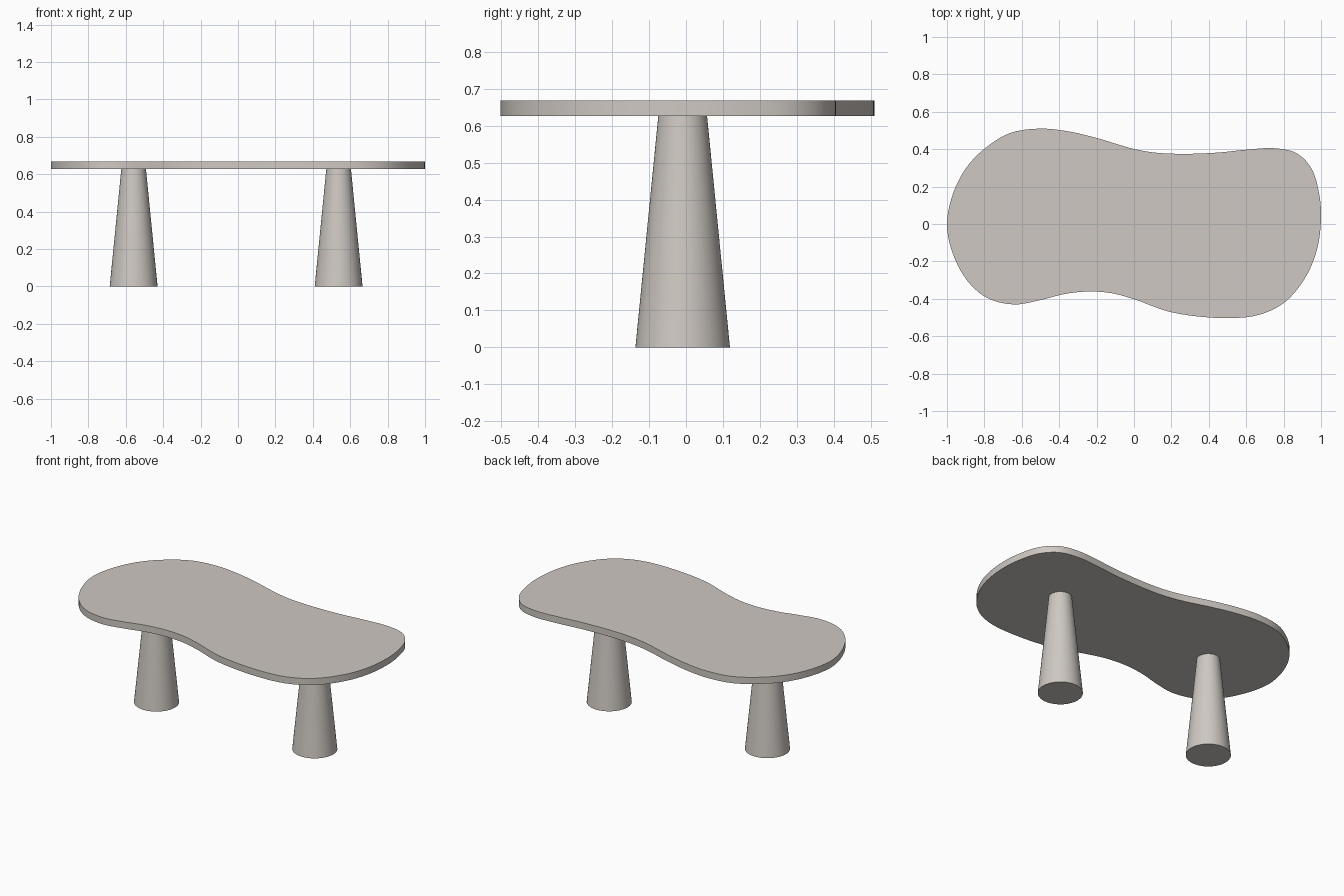
import bpy, bmesh, math
from mathutils import Vector

if "Cube" in bpy.data.objects:
    bpy.data.objects.remove(bpy.data.objects["Cube"])

Z0, Z1 = 0.627, 0.669   # underside and top of the slab

stone = bpy.data.materials.new("warm grey stone")
stone.diffuse_color = (0.62, 0.58, 0.54, 1)
stone.use_nodes = True
stone.node_tree.nodes["Principled BSDF"].inputs["Base Color"].default_value = stone.diffuse_color


def finish(bm, name):
    bmesh.ops.recalc_face_normals(bm, faces=bm.faces)
    me = bpy.data.meshes.new(name)
    bm.to_mesh(me)
    bm.free()
    ob = bpy.data.objects.new(name, me)
    bpy.context.collection.objects.link(ob)
    me.materials.append(stone)
    bpy.ops.object.select_all(action='DESELECT')
    ob.select_set(True)
    bpy.context.view_layer.objects.active = ob
    bpy.ops.object.shade_smooth_by_angle(angle=math.radians(35))
    return ob


def smooth_loop(pts, steps=5):
    """Closed centripetal spline through the points."""
    out, n = [], len(pts)
    for i in range(n):
        p = [Vector(pts[(i + k) % n]) for k in (-1, 0, 1, 2)]
        t = [0.0]
        for a, b in zip(p, p[1:]):
            t.append(t[-1] + math.sqrt((b - a).length))
        mix = lambda a, b, ta, tb, u: a * ((tb - u) / (tb - ta)) + b * ((u - ta) / (tb - ta))
        for s in range(steps):
            u = t[1] + (t[2] - t[1]) * s / steps
            a1, a2, a3 = (mix(p[k], p[k + 1], t[k], t[k + 1], u) for k in range(3))
            b1, b2 = mix(a1, a2, t[0], t[2], u), mix(a2, a3, t[1], t[3], u)
            out.append(mix(b1, b2, t[1], t[2], u))
    return out


# Free-form table top
outline = [(-1, 0), (-0.965, 0.17), (-0.89, 0.31), (-0.79, 0.41), (-0.66, 0.487),
           (-0.5, 0.51), (-0.35, 0.495), (-0.2, 0.46), (0, 0.401), (0.12, 0.381),
           (0.27, 0.375), (0.45, 0.382), (0.6, 0.397), (0.75, 0.405), (0.87, 0.378),
           (0.95, 0.295), (0.99, 0.16), (1, 0.04), (0.98, -0.13), (0.92, -0.28),
           (0.81, -0.415), (0.67, -0.485), (0.48, -0.503), (0.2, -0.472), (0, -0.402),
           (-0.12, -0.37), (-0.24, -0.361), (-0.37, -0.374), (-0.51, -0.409),
           (-0.64, -0.43), (-0.78, -0.398), (-0.89, -0.305), (-0.97, -0.155)]
bm = bmesh.new()
face = bm.faces.new([bm.verts.new((p.x, p.y, Z0)) for p in smooth_loop(outline)])
ext = bmesh.ops.extrude_face_region(bm, geom=[face], use_keep_orig=True)
bmesh.ops.translate(bm, vec=(0, 0, Z1 - Z0),
                    verts=[v for v in ext["geom"] if isinstance(v, bmesh.types.BMVert)])
finish(bm, "table_top")

# Tapered round legs
for name, x in (("left_leg", -0.558), ("right_leg", 0.538)):
    bm = bmesh.new()
    bmesh.ops.create_cone(bm, cap_ends=True, segments=64, radius1=0.128, radius2=0.066, depth=Z0)
    bmesh.ops.translate(bm, vec=(x, -0.009, Z0 / 2), verts=bm.verts)
    finish(bm, name)
